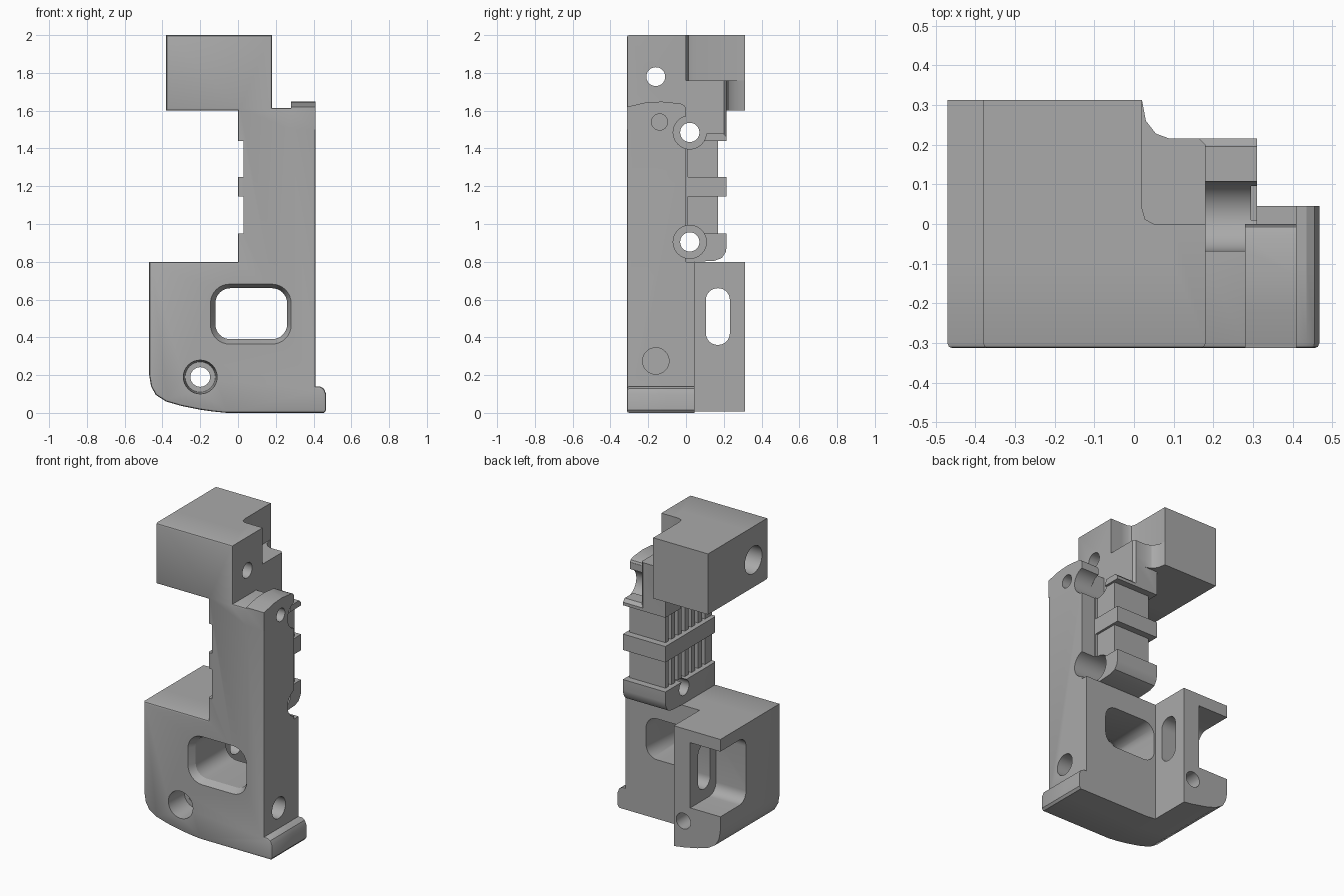
import bpy, bmesh, math

cube = bpy.data.objects.get("Cube")
if cube:
    bpy.data.objects.remove(cube, do_unlink=True)

grey = bpy.data.materials.new("plain grey")
grey.use_nodes = True
grey.diffuse_color = (0.4, 0.4, 0.4, 1)
bsdf = next(n for n in grey.node_tree.nodes if n.type == 'BSDF_PRINCIPLED')
bsdf.inputs["Base Color"].default_value = (0.4, 0.4, 0.4, 1)
bsdf.inputs["Roughness"].default_value = 0.6


def prism(name, axis, pts, lo, hi, pts_hi=None, bevel=0.0):
    """Extrude a profile along an axis; an optional second profile gives a taper."""
    place = {'x': lambda u, v, d: (d, u, v),
             'y': lambda u, v, d: (u, d, v),
             'z': lambda u, v, d: (u, v, d)}[axis]
    bm = bmesh.new()
    a = [bm.verts.new(place(u, v, lo)) for u, v in pts]
    b = [bm.verts.new(place(u, v, hi)) for u, v in (pts_hi or pts)]
    cap = bm.faces.new(a)
    bm.faces.new(b[::-1])
    n = len(a)
    for i in range(n):
        j = (i + 1) % n
        bm.faces.new((a[j], a[i], b[i], b[j]))
    bmesh.ops.recalc_face_normals(bm, faces=bm.faces[:])
    if bevel:
        bmesh.ops.bevel(bm, geom=list(cap.edges), offset=bevel, segments=2,
                        profile=0.5, affect='EDGES')
    mesh = bpy.data.meshes.new(name)
    bm.to_mesh(mesh)
    bm.free()
    mesh.materials.append(grey)
    ob = bpy.data.objects.new(name, mesh)
    bpy.context.collection.objects.link(ob)
    return ob


def rect(u0, u1, v0, v1, r=0.0, seg=8):
    """Rectangle profile, with optional rounded corners."""
    if not r:
        return [(u0, v0), (u1, v0), (u1, v1), (u0, v1)]
    out = []
    corners = [(u1 - r, v1 - r), (u0 + r, v1 - r), (u0 + r, v0 + r), (u1 - r, v0 + r)]
    for q, (cu, cv) in enumerate(corners):
        for i in range(seg + 1):
            t = (q + i / seg) * math.pi / 2
            out.append((cu + r * math.cos(t), cv + r * math.sin(t)))
    return out


def circle(u, v, r, n=32):
    return [(u + r * math.cos(2 * math.pi * i / n), v + r * math.sin(2 * math.pi * i / n))
            for i in range(n)]


def combine(target, tool, operation):
    """Apply a boolean and discard the tool."""
    mod = target.modifiers.new(operation, 'BOOLEAN')
    mod.operation = operation
    mod.solver = 'EXACT'
    mod.object = tool
    bpy.context.view_layer.objects.active = target
    bpy.ops.object.modifier_apply(modifier=mod.name)
    bpy.data.objects.remove(tool, do_unlink=True)


# Shared lower outline: curved heel and foot lip
heel = [(-.47, .8), (-.47, .2), (-.46, .14), (-.435, .095), (-.38, .06),
        (-.3, .037), (-.2, .017), (-.13, .007)]
foot = [(-.06, 0), (.455, 0), (.467, .015), (.467, .1), (.455, .128), (.435, .14), (.41, .14)]

# Front plate with full silhouette
body = prism("bracket_body", 'y',
             heel + foot + [(.41, 1.615), (.18, 1.615), (.18, 2), (-.38, 2),
                            (-.38, 1.6), (0, 1.6), (0, .8)], -.313, 0, bevel=.012)

# Solid parts behind the plate
parts = [
    prism("lower_plate", 'y', heel + foot + [(.41, .8)], -.1, .045),
    prism("rear_block", 'y', heel + [(-.13, .8)], -.1, .313),
    prism("head_block", 'z', [(-.38, -.1), (.1, -.1), (.1, 0), (.05, 0), (.028, .012),
                              (.02, .04), (.02, .313), (-.38, .313)], 1.6, 2),
    prism("upper_neck", 'z', [(-.1, -.1), (.18, -.1), (.18, .2), (.165, .215), (.09, .215),
                              (.055, .228), (.03, .26), (.02, .313), (-.1, .313)], 1.6, 1.76),
    prism("mid_neck", 'z', [(0, -.1), (.18, -.1), (.18, .2), (.165, .215), (0, .215)], 1.4, 1.65),
    prism("ribbed_neck", 'x', [(-.1, .75), (.045, .75), (.045, .8), (.15, .805), (.19, .82),
                               (.21, .85), (.215, .88), (.215, 1.46), (.195, 1.48), (-.1, 1.48)],
          0, .31),
    prism("curved_cap", 'x', [(-.313, 1.5), (-.313, 1.62), (-.22, 1.642), (-.13, 1.648),
                              (-.03, 1.638), (-.008, 1.628), (0, 1.61), (0, 1.5)], .28, .41),
]
for part in parts:
    combine(body, part, 'UNION')

# Recessed bands around the neck, with vertical cooling grooves
cutters = []
for z0, z1 in ((.95, 1.145), (1.25, 1.44)):
    cutters.append(prism("side_recess", 'z', rect(-.2, .03, -.5, .5), z0, z1))
    cutters.append(prism("back_recess", 'z', rect(-.3, .5, .17, .5), z0, z1))
    cutters.append(prism("outer_recess", 'z', rect(.295, .5, .01, .5), z0, z1))
    for i in range(6):
        y = -.24 + .07 * i
        cutters.append(prism("groove", 'z', rect(-.1, .07, y, y + .032), z0, z1))

# Front window with chamfered rim
cutters.append(prism("window", 'y', rect(-.12, .26, .39, .66, .08), -.5, .5))
cutters.append(prism("window_rim", 'y', rect(-.15, .285, .36, .685, .105), -.32, -.27,
                     rect(-.12, .26, .39, .66, .08)))

# Heel bolt hole with counterbore
cutters.append(prism("heel_hole", 'y', circle(-.2, .19, .052), -.5, .5))
cutters.append(prism("heel_counterbore", 'y', circle(-.2, .19, .095), -.4, -.16,
                     circle(-.2, .19, .08)))

# Rear pocket open to the side and back, and slot through its post
cutters.append(prism("rear_pocket", 'x', rect(.045, .6, .29, .72, .07), -.6, -.25))
cutters.append(prism("post_slot", 'x', rect(.105, .232, .36, .66, .062), -.3, -.05))

# Cross bolt holes with counterbores from the outer side
for z in (.905, 1.485):
    cutters.append(prism("bolt_hole", 'x', circle(.02, z, .051), -.1, .6))
    cutters.append(prism("bolt_counterbore", 'x', circle(.02, z, .088), .18, .6))
cutters.append(prism("bolt_access", 'z', rect(.18, .28, -.068, .108), 1.485, 1.7))

# Head hole with counterbore, and two blind holes on the outer face
cutters.append(prism("head_hole", 'x', circle(-.16, 1.78, .05), -.6, .6))
cutters.append(prism("head_counterbore", 'x', circle(-.16, 1.78, .09), -.6, -.2))
cutters.append(prism("upper_pin_hole", 'x', circle(-.14, 1.54, .043), .26, .6))
cutters.append(prism("lower_pin_hole", 'x', circle(-.16, .275, .07), .3, .6))
for cutter in cutters:
    combine(body, cutter, 'DIFFERENCE')

# Shading
for ob in bpy.context.selected_objects:
    ob.select_set(False)
body.select_set(True)
bpy.context.view_layer.objects.active = body
bpy.ops.object.shade_smooth_by_angle(angle=math.radians(30))
